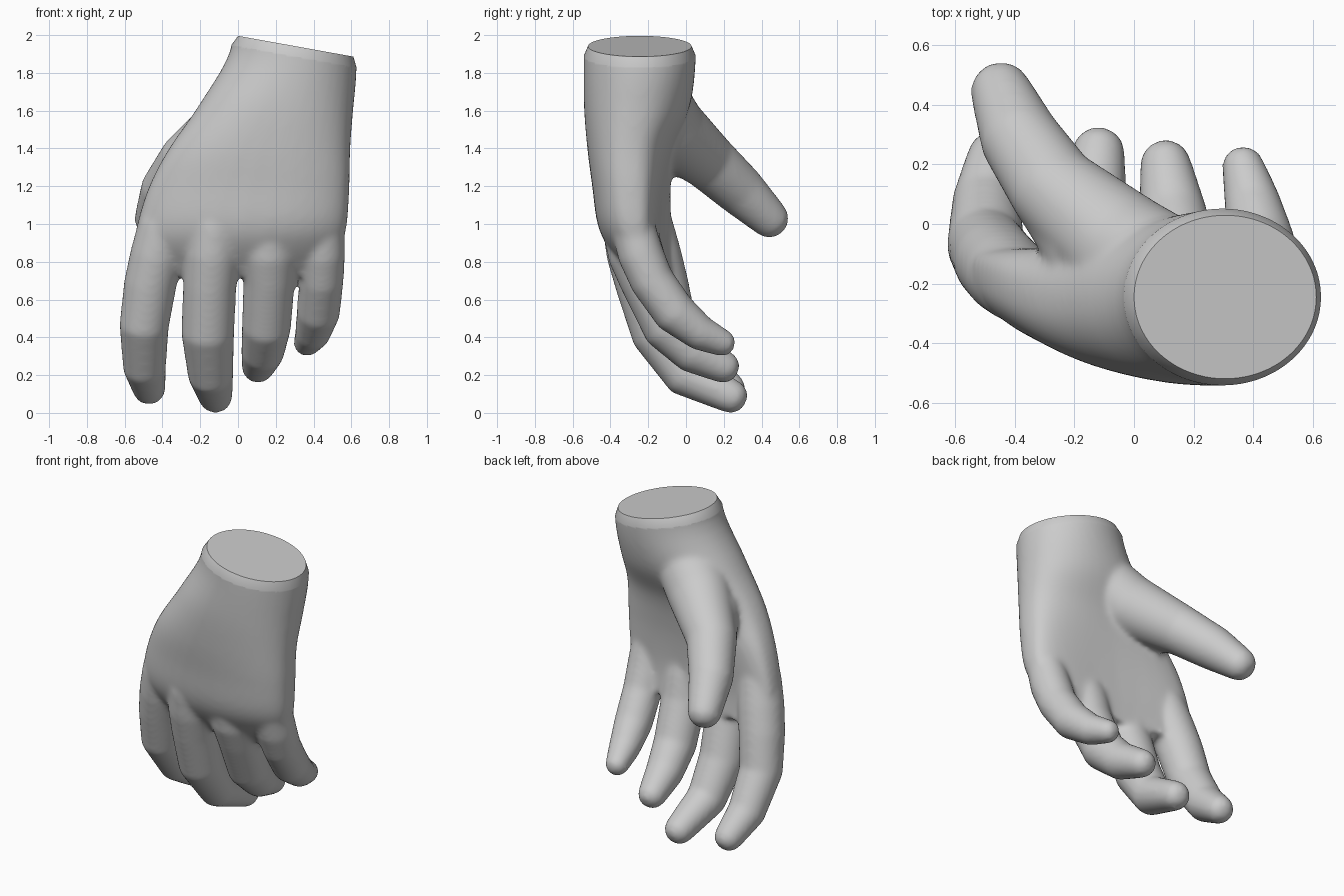
import bpy, bmesh
from math import cos, sin, pi, copysign
from mathutils import Vector, Matrix

if "Cube" in bpy.data.objects:
    bpy.data.objects.remove(bpy.data.objects["Cube"], do_unlink=True)

SIDES = 40
bm = bmesh.new()


def loft(rings):
    """Skin a closed tube through rings of points."""
    loops = [[bm.verts.new(p) for p in ring] for ring in rings]
    n = len(loops[0])
    faces = [bm.faces.new(loops[0]), bm.faces.new(loops[-1][::-1])]
    for a, b in zip(loops, loops[1:]):
        for i in range(n):
            j = (i + 1) % n
            faces.append(bm.faces.new((a[j], a[i], b[i], b[j])))
    bmesh.ops.recalc_face_normals(bm, faces=faces)


def refine(rings, steps=5):
    """Add in-between rings along a smooth spline."""
    out = []
    padded = [rings[0]] + rings + [rings[-1]]
    for quad in zip(padded, padded[1:], padded[2:], padded[3:]):
        for s in range(steps):
            t = s / steps
            out.append([b + 0.5 * t * (c - a + t * (2 * a - 5 * b + 4 * c - d
                        + t * (3 * (b - c) + d - a))) for a, b, c, d in zip(*quad)])
    return out + [rings[-1]]


def palm_ring(z, cx, cy, rx, ry, power, tilt, arch, lean):
    """Rounded section; tilt and arch cup the palm, lean slopes the plane."""
    ring = []
    for i in range(SIDES):
        a = 2 * pi * i / SIDES
        u = copysign(abs(cos(a)) ** (2 / power), cos(a))
        v = copysign(abs(sin(a)) ** (2 / power), sin(a))
        x, y = rx * u, ry * v - tilt * rx * u + arch * u * u
        ring.append(Vector((cx + x, cy + y, z - lean * x)))
    return ring


def digit(path):
    """Round finger through (x, y, z, radius) points with a blunt tip."""
    pts = [Vector(p[:3]) for p in path]
    radii = [p[3] for p in path]
    end = (pts[-1] - pts[-2]).normalized()
    tip, r = pts[-1].copy(), radii[-1]
    for step, scale in ((0.5, 0.9), (0.82, 0.66), (1.0, 0.36)):
        pts.append(tip + end * r * step)
        radii.append(r * scale)
    rings = []
    for i, (p, r) in enumerate(zip(pts, radii)):
        before = (p - pts[max(i - 1, 0)]).normalized()
        after = (pts[min(i + 1, len(pts) - 1)] - p).normalized()
        t = (before + after).normalized()
        side = Vector((0, 1, 1)).cross(t).normalized()
        up = t.cross(side)
        rings.append([p + r * (side * cos(k * 2 * pi / SIDES) + up * sin(k * 2 * pi / SIDES))
                      for k in range(SIDES)])
    loft(rings)


# Wrist and palm
loft(refine([palm_ring(*s) for s in (
    (2.15, 0.295, -0.245, 0.333, 0.297, 2, 0, 0, 0.18),
    (1.87, 0.295, -0.245, 0.333, 0.297, 2, 0, 0, 0.18),
    (1.62, 0.205, -0.26, 0.405, 0.28, 2.15, 0.02, 0, 0.05),
    (1.40, 0.115, -0.295, 0.48, 0.225, 2.4, 0.06, 0.03, 0),
    (1.20, 0.06, -0.30, 0.53, 0.19, 2.7, 0.09, 0.055, 0),
    (1.00, 0.022, -0.295, 0.555, 0.165, 2.8, 0.1, 0.07, 0),
    (0.87, 0.0, -0.265, 0.545, 0.135, 2.5, 0.1, 0.07, 0),
    (0.72, -0.005, -0.2, 0.49, 0.08, 2.2, 0.1, 0.07, 0))]))

# Thumb and the mound at its root
digit([(0.15, -0.2, 1.68, 0.2), (-0.04, -0.085, 1.50, 0.195), (-0.272, 0.12, 1.33, 0.152),
       (-0.385, 0.29, 1.175, 0.134), (-0.443, 0.435, 1.035, 0.105)])
digit([(0.0, -0.15, 1.5, 0.15), (-0.17, -0.06, 1.41, 0.15), (-0.27, 0.04, 1.33, 0.11)])
# Index finger
digit([(-0.35, -0.22, 1.14, 0.1), (-0.395, -0.2, 1.0, 0.13), (-0.43, -0.165, 0.84, 0.14),
       (-0.465, -0.125, 0.68, 0.139), (-0.497, -0.07, 0.46, 0.131),
       (-0.495, 0.08, 0.24, 0.114), (-0.472, 0.22, 0.135, 0.09)])
# Middle finger
digit([(-0.1, -0.32, 1.14, 0.11), (-0.12, -0.305, 1.0, 0.14), (-0.137, -0.272, 0.84, 0.149),
       (-0.15, -0.23, 0.67, 0.141), (-0.16, -0.15, 0.42, 0.14),
       (-0.145, 0.0, 0.2, 0.12), (-0.12, 0.23, 0.092, 0.092)])
# Ring finger
digit([(0.17, -0.32, 1.14, 0.11), (0.17, -0.305, 1.0, 0.14), (0.166, -0.265, 0.84, 0.149),
       (0.165, -0.215, 0.70, 0.136), (0.15, -0.1, 0.45, 0.13),
       (0.13, 0.04, 0.32, 0.114), (0.107, 0.19, 0.248, 0.089)])
# Little finger
digit([(0.43, -0.3, 1.14, 0.09), (0.447, -0.285, 1.0, 0.116), (0.445, -0.24, 0.84, 0.122),
       (0.442, -0.18, 0.70, 0.117), (0.425, -0.06, 0.53, 0.115),
       (0.395, 0.08, 0.42, 0.094), (0.367, 0.185, 0.374, 0.074)])

mesh = bpy.data.meshes.new("hand")
bm.to_mesh(mesh)
bm.free()
hand = bpy.data.objects.new("hand", mesh)
bpy.context.collection.objects.link(hand)

# Melt all parts into one skin
remesh = hand.modifiers.new("blend", "REMESH")
remesh.mode = "VOXEL"
remesh.voxel_size = 0.014
smooth = hand.modifiers.new("soften", "SMOOTH")
smooth.factor = 0.5
smooth.iterations = 18
bpy.context.view_layer.update()
skin = bpy.data.meshes.new_from_object(hand.evaluated_get(bpy.context.evaluated_depsgraph_get()))
hand.modifiers.clear()
hand.data = skin

# Sloped wrist cut with a chamfered flat end
bm = bmesh.new()
bm.from_mesh(skin)
centre = Vector((0.295, -0.245, 1.89))
normal = Vector((0.18, 0, 1)).normalized()
bmesh.ops.bisect_plane(bm, geom=bm.verts[:] + bm.edges[:] + bm.faces[:],
                       plane_co=centre, plane_no=normal, clear_outer=True)
rim = [e for e in bm.edges if e.is_boundary]
cap = bmesh.ops.contextual_create(bm, geom=rim)["faces"]
cap = bmesh.ops.extrude_discrete_faces(bm, faces=cap)["faces"]
cap_verts = list({v for f in cap for v in f.verts})
bmesh.ops.scale(bm, vec=Vector((0.925, 0.925, 0.925)), verts=cap_verts,
                space=Matrix.Translation(-centre))
bmesh.ops.translate(bm, vec=normal * 0.052, verts=cap_verts)
bmesh.ops.recalc_face_normals(bm, faces=bm.faces[:])
bm.to_mesh(skin)
bm.free()

# Single plain grey
grey = bpy.data.materials.new("mid_grey")
grey.use_nodes = True
colour = (0.6, 0.6, 0.6, 1)
grey.diffuse_color = colour
grey.node_tree.nodes["Principled BSDF"].inputs["Base Color"].default_value = colour
skin.materials.clear()
skin.materials.append(grey)

bpy.context.view_layer.objects.active = hand
hand.select_set(True)
bpy.ops.object.shade_smooth_by_angle(angle=0.5)
